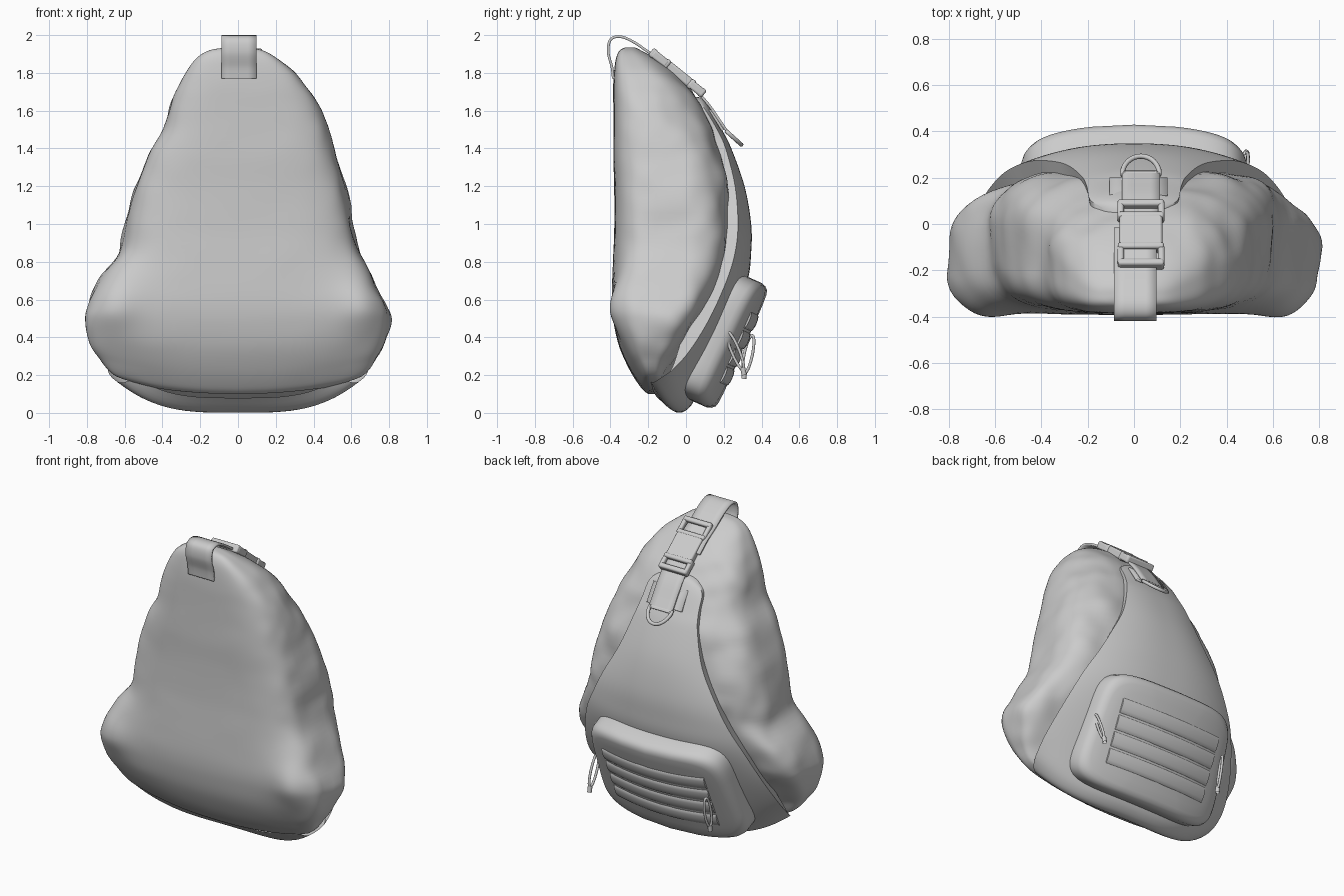
import bpy, bmesh, math
from mathutils import Vector, noise

if "Cube" in bpy.data.objects:
    bpy.data.objects.remove(bpy.data.objects["Cube"])


def spline(rows, steps):
    """Catmull-Rom resampling of a list of tuples."""
    out, last = [], len(rows) - 1
    for i in range(steps + 1):
        t = i / steps * last
        k = min(int(t), last - 1)
        f = t - k
        a, b, c, d = (rows[max(0, min(last, k + j))] for j in (-1, 0, 1, 2))
        out.append([0.5 * (2*q + (r-p)*f + (2*p-5*q+4*r-s)*f*f + (3*q-p-3*r+s)*f**3)
                    for p, q, r, s in zip(a, b, c, d)])
    return out


def grid(name, rings, closed=True, caps=False, thick=0):
    """Skin a list of point rings into one smooth mesh."""
    bm = bmesh.new()
    vs = [[bm.verts.new(p) for p in r] for r in rings]
    n = len(vs[0])
    for a, b in zip(vs, vs[1:]):
        for i in range(n if closed else n - 1):
            j = (i + 1) % n
            bm.faces.new((a[i], a[j], b[j], b[i]))
    if caps:
        bm.faces.new(vs[0])
        bm.faces.new(vs[-1])
    bmesh.ops.recalc_face_normals(bm, faces=bm.faces)
    me = bpy.data.meshes.new(name)
    bm.to_mesh(me)
    bm.free()
    ob = bpy.data.objects.new(name, me)
    bpy.context.collection.objects.link(ob)
    if thick:
        m = ob.modifiers.new("thickness", 'SOLIDIFY')
        m.thickness, m.offset = thick, 0
    return ob


def ribbon(name, path, width, x0=0.0, thick=0.014):
    pts = spline(path, 8 * len(path))
    return grid(name, [[(x0 + width * s, y, z) for s in (-.5, -.25, 0, .25, .5)]
                       for y, z in pts], closed=False, thick=thick)


def tube(name, pts, radius, cyclic=True):
    cu = bpy.data.curves.new(name, 'CURVE')
    cu.dimensions, cu.bevel_depth, cu.bevel_resolution = '3D', radius, 3
    sp = cu.splines.new('POLY')
    sp.points.add(len(pts) - 1)
    for p, co in zip(sp.points, pts):
        p.co = (*co, 1)
    sp.use_cyclic_u = cyclic
    ob = bpy.data.objects.new(name, cu)
    bpy.context.collection.objects.link(ob)
    return ob


def spow(v, e):
    return math.copysign(abs(v) ** e, v)


# Main bag: z, left half width, right half width, front y, rear y
body_rows = [
    (.10, .45, .45, -.20, -.12), (.13, .66, .65, -.235, -.12), (.22, .75, .74, -.295, -.07),
    (.34, .795, .785, -.35, .01), (.46, .805, .80, -.38, .08), (.57, .79, .785, -.392, .135),
    (.70, .73, .715, -.39, .19), (.85, .62, .645, -.385, .225), (1.0, .59, .61, -.38, .24),
    (1.2, .54, .565, -.38, .232), (1.36, .49, .52, -.385, .195), (1.5, .41, .475, -.385, .145),
    (1.62, .365, .425, -.385, .09), (1.72, .325, .37, -.385, .02), (1.81, .275, .295, -.38, -.07),
    (1.88, .22, .205, -.37, -.17), (1.92, .15, .13, -.35, -.24), (1.935, .06, .05, -.32, -.27)]
rings = []
for z, wl, wr, yf, yb in spline(body_rows, 90):
    ring, mid = [], yf + .47 * (yb - yf)
    rear = 2.4 + 1.6 * max(0, min(1, (1.6 - z) / .7))
    for i in range(96):
        a = 2 * math.pi * i / 96
        c, s = math.cos(a), math.sin(a)
        e = 2 / (3.8 if s < 0 else rear)
        x = (wr if c > 0 else wl) * spow(c, e)
        y = mid + (mid - yf if s < 0 else yb - mid) * spow(s, e)
        zz = z + .16 * x * x * max(0, min(1, (.55 - z) / .35))
        # Forward bulge at the lower front corners
        if s < 0:
            y -= .045 * math.exp(-((abs(x) - .66) / .13) ** 2 - ((z - .56) / .16) ** 2)
        # Soft fabric lumps, fading out on the flat front panel
        p = Vector((x, y, zz))
        lump = noise.noise(p * 4 + Vector((3, 1, 0))) * .028 + noise.noise(p * 9) * .010
        d = lump * max(.1, min(1, .9 + s)) * min(1, (1.94 - z) * 5)
        ring.append((x + d * c, y + d * s, zz))
    rings.append(ring)
grid("main_bag", rings, caps=True)

# Rear panel: edge z, centre z, half width, edge y, centre y
panel_rows = [
    (1.66, 1.67, .09, -.04, -.02), (1.65, 1.67, .13, .06, .075), (1.60, 1.62, .19, .105, .125),
    (1.5, 1.5, .205, .165, .19), (1.4, 1.4, .23, .21, .24), (1.2, 1.2, .30, .26, .31),
    (1.0, 1.0, .41, .275, .345), (.85, .85, .49, .26, .345), (.70, .70, .57, .215, .325),
    (.5, .5, .645, .125, .24), (.33, .30, .69, .02, .15), (.23, .12, .69, -.07, .065),
    (.18, .03, .66, -.14, .02), (.16, .003, .61, -.18, -.05), (.19, .08, .54, -.20, -.15)]
rings = []
for ze, zc, w, ye, yc in spline(panel_rows, 70):
    k = .12 * max(0, min(1, (zc - .1) / .4))
    lip = (w * (1 - k), ye - k - .002, ze)
    r = [(-lip[0], *lip[1:])]
    for i in range(41):
        u = math.sin((i / 20 - 1) * math.pi / 2)
        r.append((w * u, ye + (yc - ye) * (1 - abs(u) ** 2.4), zc + (ze - zc) * abs(u) ** 3.4))
    rings.append(r + [lip])
grid("rear_panel", rings, closed=False)


# Sloped rear pocket, in its own frame: x across, v up the slope, n outward
def pocket(x, v, n):
    n -= .075 * (x / .5) ** 2
    return (x, .195 + .405 * v + .914 * n, .385 + .914 * v - .405 * n)


def outline(scale_in, n):
    pts = []
    for i in range(80):
        a = 2 * math.pi * i / 80
        c, s = math.cos(a), math.sin(a)
        v = (.36 - scale_in) * spow(s, 2 / 5.5)
        pts.append(pocket((.505 - .03 * v / .36 - scale_in) * spow(c, 2 / 5.5), v, n))
    return pts


grid("rear_pocket", [outline(i, n) for i, n in (
    (.02, -.10), (0, -.02), (0, .065), (.008, .09), (.025, .108), (.05, .114),
    (.10, .117), (.18, .118), (.26, .118), (.33, .118), (.355, .118))], caps=True)

# Webbing rows across the pocket
for k in range(4):
    v0 = .15 - .105 * k
    rows = []
    for i in range(25):
        x = -.37 + .74 * i / 24
        rows.append([pocket(x, v0 + .047 * math.cos(a), .116 + .012 * math.sin(a))
                     for a in (2 * math.pi * j / 12 for j in range(12))])
    grid(f"webbing_row_{k + 1}", rows, caps=True)

# Zip pull cords
for name, x, y, z, lean in (("cord_right", .485, .26, .33, .04), ("cord_left", -.39, .33, .31, -.02)):
    loop = []
    for i in range(28):
        a = 2 * math.pi * i / 28
        loop.append((x + .008 * math.cos(a), y + .022 * math.cos(a) - lean * math.sin(a),
                     z + .10 * math.sin(a)))
    tube(name, loop, .008)
    tube(name + "_toggle", [(x, y + lean, z - .09), (x, y + lean * 1.2, z - .13)], .014, False)

# Carry handle and strap running over the top into the buckle
ribbon("top_strap", [(-.385, 1.77), (-.392, 1.83), (-.412, 1.91), (-.40, 1.975), (-.35, 1.992),
                     (-.28, 1.965), (-.19, 1.905), (-.10, 1.85), (-.02, 1.785)], .185, .005)
# Lower strap tab and its cross patch
ribbon("lower_strap", [(-.01, 1.775), (.06, 1.70), (.125, 1.625), (.18, 1.545), (.225, 1.48)], .165, .03)
ribbon("cross_patch", [(.122, 1.605), (.158, 1.555), (.195, 1.495)], .25, .02)

# Buckle: slotted frames at both ends of a solid clasp
bm = bmesh.new()
parts = [(0, -.165, .20, .032, .05), (0, -.075, .20, .03, .055), (0, .095, .20, .03, .055),
         (0, .165, .20, .032, .05), (0, .01, .185, .17, .05)]
parts += [(sx * .088, y, .028, .10, .045) for sx in (-1, 1) for y in (-.12, .13)]
for x, y, w, l, h in parts:
    for v in bmesh.ops.create_cube(bm, size=1)['verts']:
        v.co = (v.co.x * w + x, v.co.y * l + y, v.co.z * h)
me = bpy.data.meshes.new("buckle")
bm.to_mesh(me)
bm.free()
buckle = bpy.data.objects.new("buckle", me)
bpy.context.collection.objects.link(buckle)
buckle.location = (.03, -.045, 1.80)
buckle.rotation_euler.x = math.radians(-39)
bev = buckle.modifiers.new("rounding", 'BEVEL')
bev.width, bev.segments = .011, 3

# D-ring hanging off the strap tab
ring = [(.03 + .08 * math.cos(a), .215 + .078 * math.sin(a), 1.49 - .07 * math.sin(a))
        for a in (math.pi * i / 20 for i in range(21))]
tube("d_ring", ring, .011)

# Smooth shading with crisp folds kept
bpy.ops.object.select_all(action='DESELECT')
for ob in bpy.context.scene.objects:
    if ob.type == 'MESH':
        ob.select_set(True)
        bpy.context.view_layer.objects.active = ob
bpy.ops.object.shade_smooth_by_angle(angle=math.radians(40))
